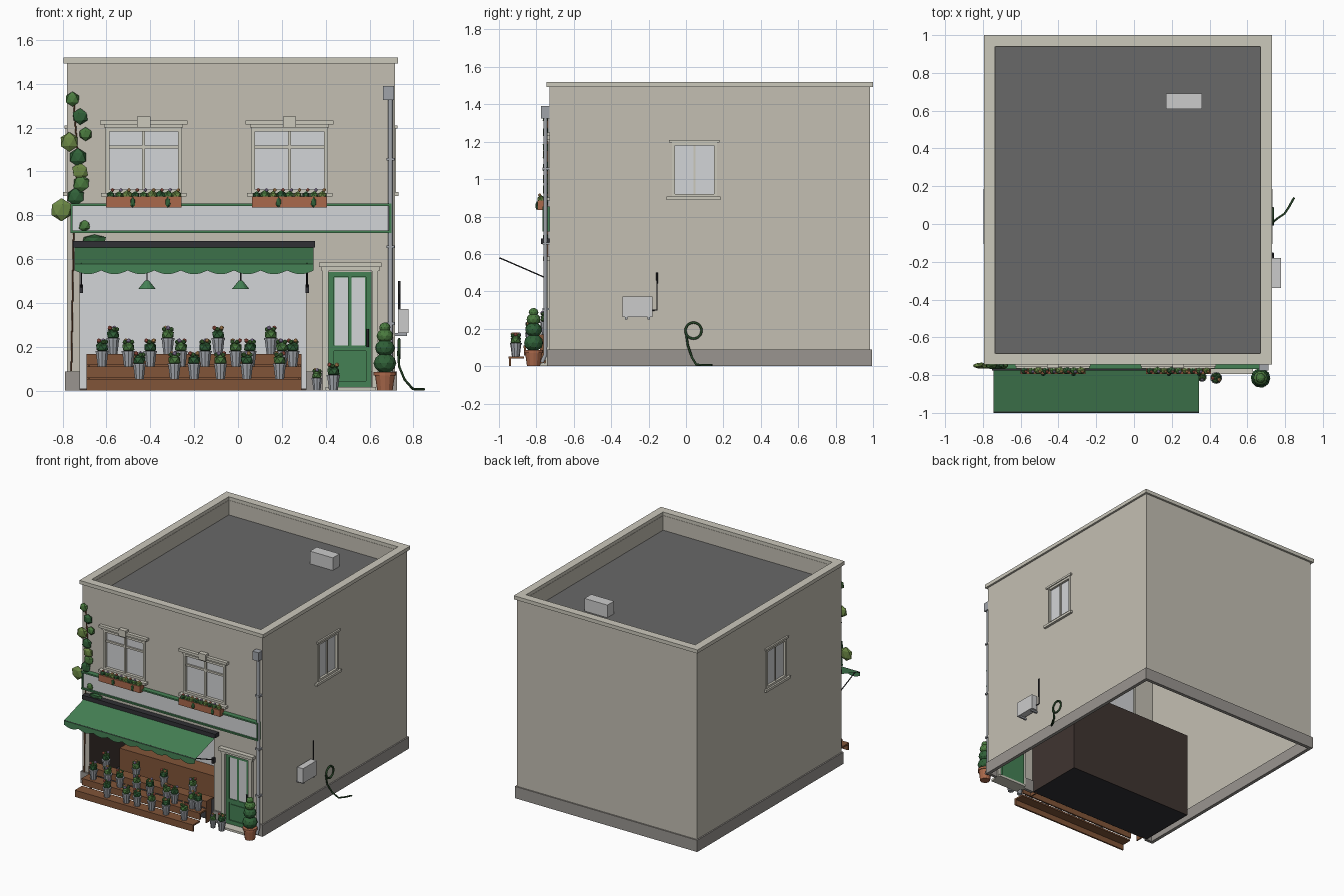
import bpy, bmesh, math, random
from mathutils import Vector, Matrix

if "Cube" in bpy.data.objects:
    bpy.data.objects.remove(bpy.data.objects["Cube"])
random.seed(4)

def mat(name, c):
    m = bpy.data.materials.new(name); m.diffuse_color = (*c, 1); return m
WALL = mat("render", (.55, .52, .45)); STONE = mat("stone", (.6, .58, .5)); PLINTH = mat("plinth", (.32, .3, .28))
ROOF = mat("roof", (.14, .14, .14)); GLASS = mat("glass", (.65, .66, .68)); GREEN = mat("paint_green", (.06, .22, .09))
DARK = mat("dark_metal", (.03, .03, .035)); INSIDE = mat("interior", (.05, .035, .03)); WOOD = mat("wood", (.22, .09, .04))
CLAY = mat("terracotta", (.4, .14, .07)); ZINC = mat("zinc", (.35, .37, .4)); HOSE = mat("hose", (.02, .06, .02))
LEAF = [mat("leaf_%d" % i, c) for i, c in enumerate([(.03, .12, .04), (.07, .2, .05), (.15, .25, .06)])]
BLOOM = [mat("bloom_%d" % i, c) for i, c in enumerate([(.6, .15, .1), (.45, .35, .6), (.75, .4, .15)])]

def finish(name, bm, m=None):
    me = bpy.data.meshes.new(name); bm.to_mesh(me); bm.free()
    ob = bpy.data.objects.new(name, me); bpy.context.collection.objects.link(ob)
    if m: me.materials.append(m)
    return ob

def box(name, x0, x1, y0, y1, z0, z1, m=None):
    bm = bmesh.new()
    M = Matrix.Translation(((x0+x1)/2, (y0+y1)/2, (z0+z1)/2)) @ Matrix.Diagonal((x1-x0, y1-y0, z1-z0, 1))
    bmesh.ops.create_cube(bm, size=1, matrix=M)
    return finish(name, bm, m)

def cone(name, p, r0, r1, h, m=None, n=10):
    bm = bmesh.new()
    bmesh.ops.create_cone(bm, cap_ends=True, segments=n, radius1=r0, radius2=r1, depth=h,
                          matrix=Matrix.Translation((p[0], p[1], p[2]+h/2)))
    return finish(name, bm, m)

def blob(name, p, s, m, sub=1):
    bm = bmesh.new()
    M = Matrix.Translation(p) @ Matrix.Diagonal((*s, 1)) @ Matrix.Rotation(random.random()*6, 4, 'Z')
    bmesh.ops.create_icosphere(bm, subdivisions=sub, radius=1, matrix=M)
    return finish(name, bm, m)

def tube(name, pts, r, m, closed=False):
    cu = bpy.data.curves.new(name, 'CURVE'); cu.dimensions = '3D'
    cu.bevel_depth = r; cu.bevel_resolution = 1; cu.use_fill_caps = True
    sp = cu.splines.new('POLY'); sp.points.add(len(pts)-1); sp.use_cyclic_u = closed
    for q, p in zip(sp.points, pts): q.co = (*p, 1)
    ob = bpy.data.objects.new(name, cu); bpy.context.collection.objects.link(ob); cu.materials.append(m)

def sheet(name, u, v, holes, place, m):
    """Flat wall with rectangular openings, each (u0, u1, v0, v1)."""
    us = sorted({*u, *[a for h in holes for a in h[:2]]}); vs = sorted({*v, *[a for h in holes for a in h[2:]]})
    bm = bmesh.new()
    for a, b in zip(us, us[1:]):
        for c, d in zip(vs, vs[1:]):
            if not any(h[0] < (a+b)/2 < h[1] and h[2] < (c+d)/2 < h[3] for h in holes):
                bm.faces.new([bm.verts.new(place(*q)) for q in ((a, c), (b, c), (b, d), (a, d))])
    bmesh.ops.remove_doubles(bm, verts=bm.verts, dist=1e-4)
    return finish(name, bm, m)

def ring(name, x0, x1, y0, y1, w, z0, z1, m):
    for i, q in enumerate([(x0, x1, y0, y0+w), (x0, x1, y1-w, y1), (x0, x0+w, y0+w, y1-w), (x1-w, x1, y0+w, y1-w)]):
        box(f"{name}_{i}", *q, z0, z1, m)

# building shell
X0, X1, Y0, Y1 = -.78, .715, -.73, .985
wins = [(c-.175, c+.175, .9, 1.2) for c in (-.43, .235)]
shop, door = (-.72, .31, 0, .64), (.41, .61, 0, .54)
sheet("front_wall", (X0, X1), (0, 1.5), wins+[shop, door], lambda a, b: (a, Y0, b), WALL)
sheet("back_wall", (X0, X1), (0, 1.5), [], lambda a, b: (-a+X0+X1, Y1, b), WALL)
side_hole = (-.075, .165, .905, 1.195)
for n, x in (("left", X0), ("right", X1)):
    sheet(n+"_wall", (Y0, Y1), (0, 1.5), [side_hole], lambda a, b: (x, a, b), WALL)
ring("cornice", -.795, .73, -.745, 1.0, .06, 1.493, 1.52, STONE)
ring("parapet", X0+.002, X1-.002, Y0+.002, Y1-.002, .045, 1.38, 1.495, WALL)
box("roof", X0+.03, X1-.03, Y0+.03, Y1-.03, 1.37, 1.385, ROOF)
box("roof_vent", .17, .36, .61, .69, 1.385, 1.48)
# plinth
for i, q in enumerate([(-.79, -.765, -.74, .99), (.7, .725, -.74, .99), (-.79, .725, .97, .995),
                       (-.79, -.72, -.742, -.72), (.31, .385, -.742, -.72), (.64, .725, -.742, -.72)]):
    box(f"plinth_{i}", *q, 0, .088, PLINTH)

# front windows with flower boxes
for c in (-.43, .235):
    a, b, z0, z1 = c-.175, c+.175, .9, 1.2
    box("window_glass", a, b, -.715, -.705, z0, z1, GLASS)
    for x in (a, b-.018): box("window_jamb", x, x+.018, -.738, -.7, z0, z1, STONE)
    for z in (z0, z1-.018): box("window_rail", a, b, -.737, -.7, z, z+.018, STONE)
    box("window_mullion", c-.007, c+.007, -.728, -.705, z0, z1, STONE)
    box("window_transom", a, b, -.727, -.705, 1.105, 1.119, STONE)
    box("window_sill", c-.195, c+.195, -.765, -.72, .885, .902, STONE)
    box("window_lintel", c-.18, c+.18, -.745, -.72, 1.2, 1.215, STONE)
    box("window_hood", c-.2, c+.2, -.755, -.72, 1.213, 1.232, STONE)
    box("keystone", c-.03, c+.03, -.762, -.72, 1.2, 1.25, STONE)
    box("flower_box", c-.172, c+.172, -.795, -.745, .835, .885, CLAY)
    for i in range(9):
        x = c-.15+i*.0375; r = random.uniform(.018, .026)
        blob("box_plant", (x, -.775, .89), (r, .022, r), LEAF[i % 3])
        blob("box_flower", (x+.008, -.782, .915), (.009,)*3, BLOOM[i % 3], 0)
    for dx in (-.05, .11): blob("trailing_leaf", (c+dx, -.797, .858), (.013, .008, .025), LEAF[0])

# side windows
for s, x in ((-1, X0), (1, X1)):
    def sb(n, d0, d1, *q, m=STONE): box(n, *sorted((x+s*d0, x+s*d1)), *q, m)
    y0, y1, z0, z1 = side_hole
    sb("side_glass", -.02, -.012, *side_hole, m=GLASS)
    for y in (y0, y1-.016): sb("side_jamb", -.025, .006, y, y+.016, z0, z1)
    for z in (z0, z1-.016): sb("side_rail", -.025, .005, y0, y1, z, z+.016)
    sb("side_mullion", -.02, -.004, .04, .05, z0, z1)
    sb("side_sill", -.02, .018, y0-.03, y1+.02, .888, .906)
    sb("side_lintel", -.005, .012, y0-.015, y1+.015, 1.195, 1.21)

# shop room and display wall
ry = -.28
sheet("room_back", (-.72, .31), (0, .64), [], lambda a, b: (a, ry, b), INSIDE)
for x in (-.72, .31): sheet("room_side", (Y0, ry), (0, .64), [], lambda a, b: (x, a, b), INSIDE)
for z in (.004, .64): sheet("room_floor_ceiling", (-.72, .31), (Y0, ry), [], lambda a, b: (a, b, z), DARK)
sheet("display_panel", (-.72, .31), (.01, .63), [], lambda a, b: (a, ry-.006, b), GLASS)
box("counter", -.69, .29, -.42, -.285, .005, .165, WOOD)
for x in (-.415, .012):
    tube("lamp_cord", [(x, -.6, .49), (x, -.6, .64)], .003, DARK)
    cone("lamp_shade", (x, -.6, .463), .04, .008, .04, GREEN, 12)

# sign board
box("sign_panel", -.755, .69, -.755, -.725, .73, .845, GLASS)
for z in (.72, .843): box("sign_rail", -.765, .7, -.768, -.725, z, z+.011, GREEN)
for x in (-.765, .689): box("sign_stile", x, x+.011, -.766, -.725, .72, .85, GREEN)

# awning sheet with scalloped valance
bm = bmesh.new(); N = 72; ax0, ax1 = -.745, .345; rows = []
for i in range(N+1):
    t = i/N; x = ax0+(ax1-ax0)*t
    low = .548-.017*abs(math.sin(t*math.pi*9))
    rows.append([bm.verts.new(p) for p in ((x, -.75, .655), (x, -1, .578), (x, -1, low))])
for a, b in zip(rows, rows[1:]):
    for k in (0, 1): bm.faces.new((a[k], a[k+1], b[k+1], b[k]))
finish("awning", bm, GREEN)
box("awning_case", -.752, .352, -.775, -.73, .652, .682, DARK)
tube("awning_bar", [(ax0, -.994, .576), (ax1, -.994, .576)], .005, DARK)
for x in (-.715, .315):
    tube("awning_arm", [(x, -.745, .47), (x, -.994, .578)], .004, DARK)
    box("arm_bracket", x-.008, x+.008, -.755, -.728, .445, .485, DARK)

# door
box("door_leaf", .412, .608, -.722, -.7, .015, .54, GREEN)
for x in (.412, .583): box("door_stile", x, x+.025, -.73, -.705, .015, .54, GREEN)
for z, h in ((.015, .03), (.18, .025), (.518, .022)): box("door_rail", .412, .608, -.729, -.705, z, z+h, GREEN)
box("door_mullion", .503, .517, -.729, -.705, .2, .53, GREEN)
box("door_panel", .45, .57, -.727, -.705, .06, .165, GREEN)
for x in (.44, .518): box("door_glass", x, x+.062, -.725, -.72, .207, .517, GLASS)
tube("door_handle", [(.592, -.742, .2), (.592, -.742, .28)], .005, DARK)
for x in (.385, .61): box("door_pilaster", x, x+.028, -.75, -.715, 0, .56, STONE)
box("door_head", .38, .645, -.752, -.715, .545, .565, STONE)
box("door_cornice", .37, .655, -.765, -.715, .563, .585, STONE)
box("door_step", .4, .63, -.795, -.7, 0, .016, STONE)

# stepped plant stand
for i in range(3):
    y, z = -.95+i*.08, .052+i*.058
    box("stand_board", -.69, .29, y, y+.085, z-.012, z, WOOD)
    box("stand_riser", -.69, .29, y+.003, y+.015, z-.055+.003, z-.01, WOOD)
for x in (-.685, .275): box("stand_side", x, x+.01, -.78, -.72, 0, .156, WOOD)

# bucket plants
def plant(x, y, z, i, s=1):
    cone("bucket", (x, y, z), .021*s, .03*s, .07*s, ZINC)
    cone("bucket_rim", (x, y, z+.064*s), .032*s, .032*s, .007*s, ZINC)
    blob("foliage", (x, y, z+.087*s), (.031*s, .031*s, .027*s), LEAF[i % 2])
    for k in range(5):
        a = k*1.256+i
        blob("flower", (x+.018*s*math.cos(a), y+.018*s*math.sin(a), z+(.112+.006*(k % 2))*s), (.011*s,)*3, BLOOM[(i+k) % 3] if k % 2 else LEAF[1])
stand = [(-.91, .052, (-.45, -.29, -.2, -.08, .04, .19)),
         (-.83, .11, (-.62, -.5, -.4, -.26, -.15, -.01, .055, .2, .25)),
         (-.75, .168, (-.57, -.32, -.09, .15))]
for y, z, xs in stand:
    for i, x in enumerate(xs): plant(x, y, z, i)
plant(.36, -.81, 0, 1, .8); plant(.435, -.815, 0, 2, 1)

# topiary
cone("topiary_pot", (.67, -.815, 0), .035, .046, .075, CLAY, 12)
cone("topiary_rim", (.67, -.815, .07), .051, .051, .016, CLAY, 12)
for z, r in ((.125, .052), (.195, .045), (.25, .038), (.288, .026)):
    blob("topiary_ball", (.67, -.815, z), (r, r, r*.9), LEAF[0 if r > .04 else 1], 2)

# climbing ivy
ivy = [(-.755, 1.33, .034), (-.72, 1.25, .038), (-.77, 1.135, .045), (-.695, 1.17, .032), (-.73, 1.065, .042),
       (-.72, 1.0, .04), (-.715, .945, .04), (-.74, .885, .042), (-.805, .825, .053), (-.7, .752, .03), (-.655, .69, .06)]
for i, (x, z, r) in enumerate(ivy):
    blob("ivy_clump", (x, -.75, z), (r, .018, r if i < 10 else .022), LEAF[(i*2+1) % 3])
tube("ivy_stem", [(-.76, -.738, .09), (-.75, -.738, .7), (-.73, -.738, 1.05), (-.75, -.738, 1.33)], .004, WOOD)

# downpipe
tube("downpipe", [(.695, -.752, 1.34), (.695, -.752, .06), (.695, -.77, .02)], .012, ZINC)
box("rain_hopper", .662, .712, -.775, -.73, 1.325, 1.39, ZINC)
for z in (.3, .65, 1.05): box("pipe_clip", .677, .713, -.766, -.73, z, z+.012, ZINC)

# side wall unit and garden hose
box("wall_unit", .73, .778, -.34, -.18, .262, .372)
for y in (-.325, -.205): box("unit_bracket", .71, .77, y, y+.012, .25, .264, ZINC)
tube("unit_pipe", [(.735, -.18, .3), (.735, -.155, .3), (.735, -.155, .5)], .005, DARK)
tube("hose_coil", [(.735, .04+.043*math.cos(k*math.pi/10), .19+.043*math.sin(k*math.pi/10)) for k in range(20)], .007, HOSE, True)
tube("hose_tail", [(.73, 0, .18), (.735, .01, .11), (.76, .03, .05), (.797, .055, .008), (.82, .09, .006), (.848, .14, .006)], .006, HOSE)

for m in bpy.data.materials:
    if m.users and not m.is_grease_pencil:
        m.use_nodes = True
        m.node_tree.nodes["Principled BSDF"].inputs["Base Color"].default_value = m.diffuse_color
